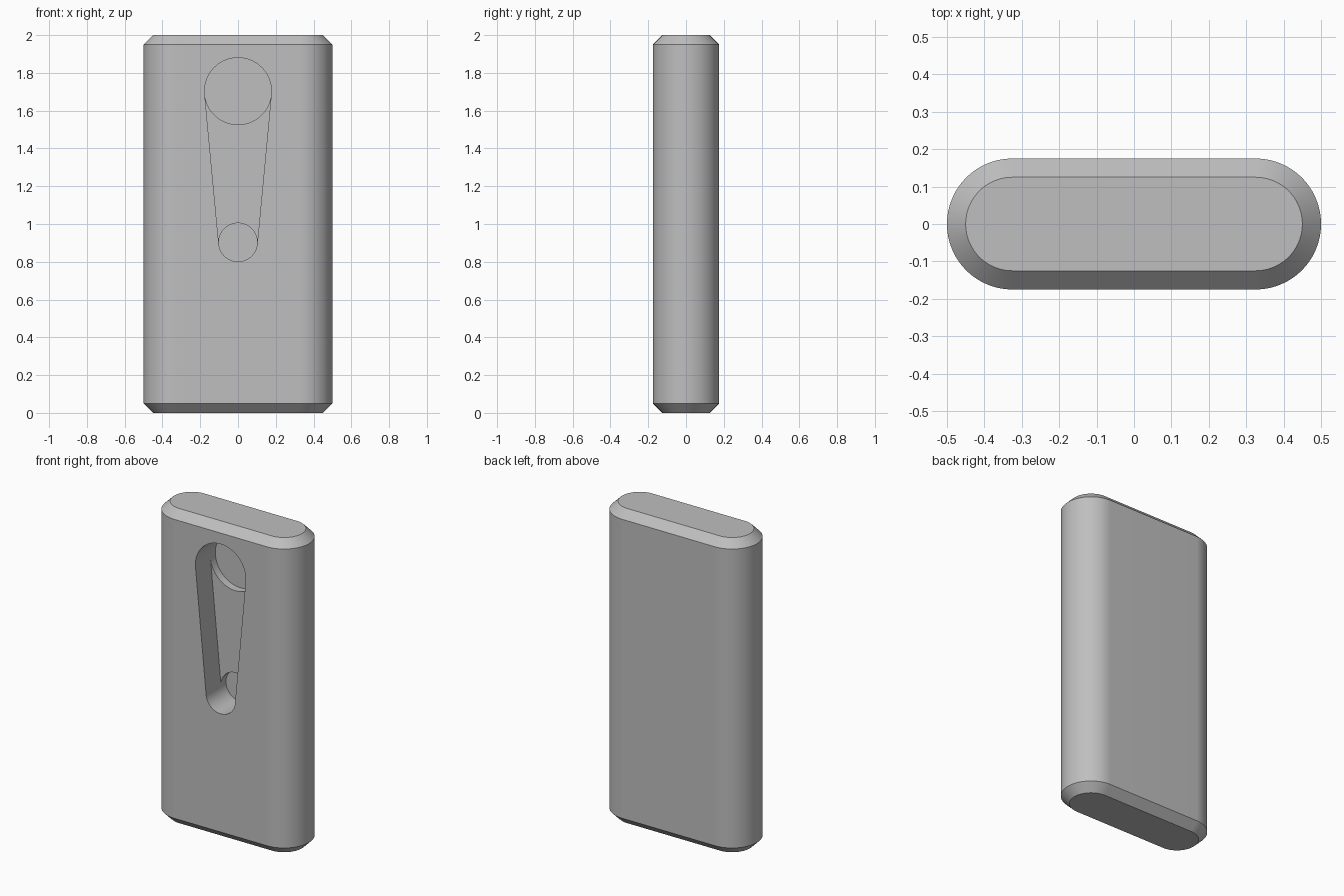
import bpy, bmesh, math

cube = bpy.data.objects.get("Cube")
if cube:
    bpy.data.objects.remove(cube, do_unlink=True)

HALF_WIDTH, RADIUS, HEIGHT, CHAMFER = 0.5, 0.175, 2.0, 0.05
BIG_Z, BIG_R = 1.703, 0.177
SMALL_Z, SMALL_R = 0.903, 0.102
SLOT_DEPTH, HOLE_DEPTH = 0.15, 0.20

grey = bpy.data.materials.new("plain grey")
grey.use_nodes = True
colour = (0.52, 0.52, 0.52, 1)
grey.diffuse_color = colour
grey.node_tree.nodes["Principled BSDF"].inputs["Base Color"].default_value = colour


def arc(cx, cy, r, start, end, steps=48):
    return [(cx + r * math.cos(start + (end - start) * i / steps),
             cy + r * math.sin(start + (end - start) * i / steps))
            for i in range(steps + 1)]


def loft(name, rings):
    """Skin closed rings of equal length and cap both ends."""
    bm = bmesh.new()
    loops = [[bm.verts.new(p) for p in ring] for ring in rings]
    for a, b in zip(loops, loops[1:]):
        for i in range(len(a)):
            j = (i + 1) % len(a)
            bm.faces.new((a[i], a[j], b[j], b[i]))
    bm.faces.new(loops[0])
    bm.faces.new(loops[-1])
    bmesh.ops.recalc_face_normals(bm, faces=bm.faces)
    mesh = bpy.data.meshes.new(name)
    bm.to_mesh(mesh)
    bm.free()
    mesh.materials.append(grey)
    obj = bpy.data.objects.new(name, mesh)
    bpy.context.collection.objects.link(obj)
    return obj


def stadium(inset, z):
    c, r = HALF_WIDTH - RADIUS, RADIUS - inset
    q = math.pi / 2
    outline = arc(c, 0, r, -q, q) + arc(-c, 0, r, q, 3 * q)
    return [(x, y, z) for x, y in outline]


def cutter(name, outline, depth):
    """Prism entering the front face to the given depth."""
    return loft(name, [[(x, y, z) for x, z in outline]
                       for y in (-RADIUS - 0.1, -RADIUS + depth)])


# Rounded body with chamfered ends
body = loft("body", [stadium(CHAMFER, 0), stadium(0, CHAMFER),
                     stadium(0, HEIGHT - CHAMFER), stadium(CHAMFER, HEIGHT)])

# Tapered slot, tangent to both round holes
tilt = math.asin((BIG_R - SMALL_R) / (BIG_Z - SMALL_Z))
right, left, turn = -tilt, math.pi + tilt, 2 * math.pi - tilt
big_top = arc(0, BIG_Z, BIG_R, right, left)
big_low = arc(0, BIG_Z, BIG_R, left, turn)
small_low = arc(0, SMALL_Z, SMALL_R, left, turn)
small_top = arc(0, SMALL_Z, SMALL_R, right, left)

cutters = [
    cutter("slot_cutter", big_top + small_low, SLOT_DEPTH),
    cutter("upper_hole_cutter", big_top + big_low[1:-1], HOLE_DEPTH),
    cutter("lower_hole_cutter", small_top + small_low[1:-1], HOLE_DEPTH),
]

bpy.context.view_layer.objects.active = body
for tool in cutters:
    mod = body.modifiers.new(tool.name, 'BOOLEAN')
    mod.operation, mod.solver, mod.object = 'DIFFERENCE', 'EXACT', tool
    bpy.ops.object.modifier_apply(modifier=mod.name)
for tool in cutters:
    bpy.data.objects.remove(tool, do_unlink=True)

# Smooth rounds, crisp chamfers and pocket rims
bpy.ops.object.select_all(action='DESELECT')
body.select_set(True)
bpy.ops.object.shade_smooth_by_angle(angle=math.radians(30))
